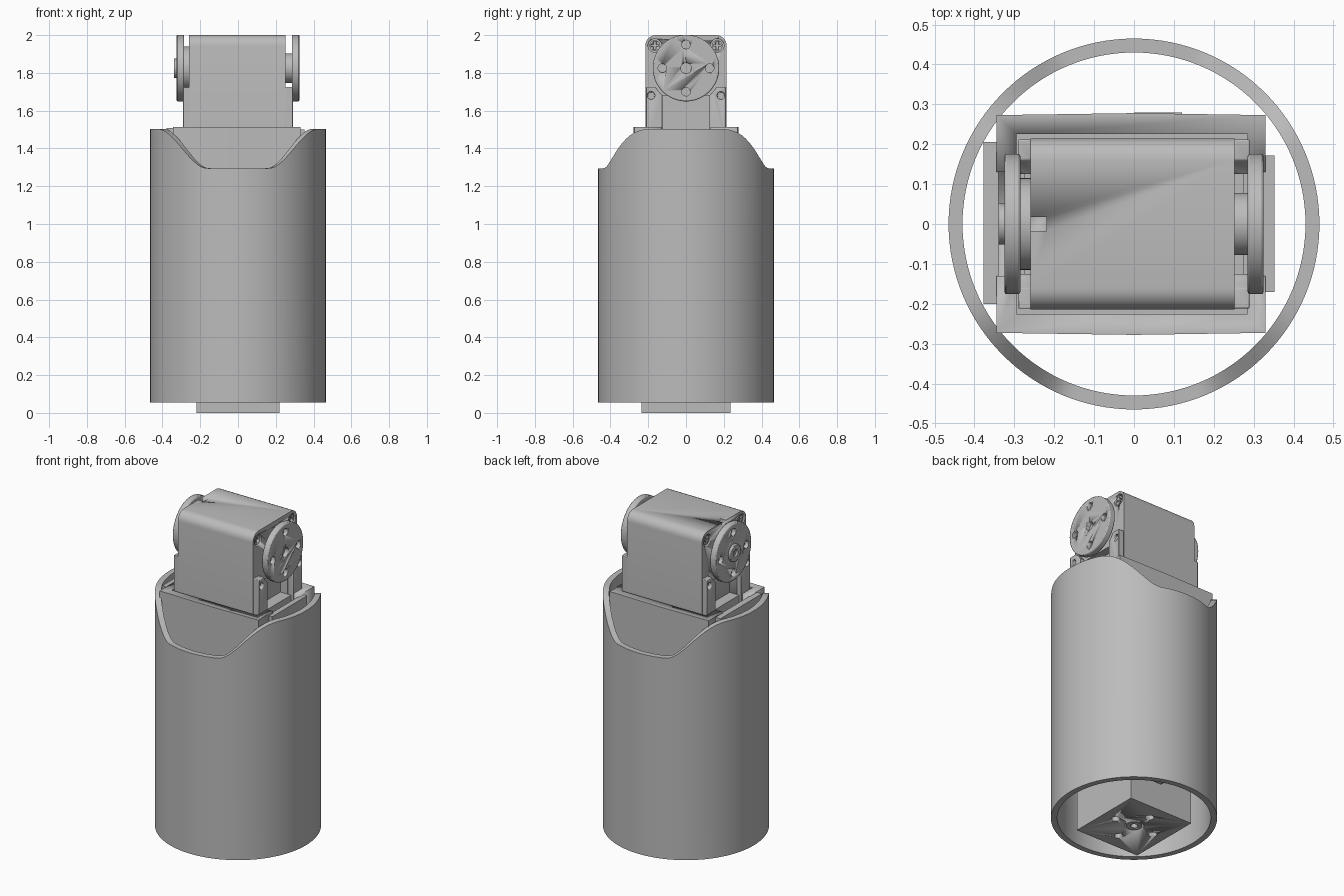
import bpy, bmesh, math
from mathutils import Matrix, Vector

if "Cube" in bpy.data.objects:
    bpy.data.objects.remove(bpy.data.objects["Cube"], do_unlink=True)

grey = bpy.data.materials.new("plain_grey")
grey.use_nodes = True
COLOUR = (0.5, 0.5, 0.5, 1)
grey.diffuse_color = COLOUR
grey.node_tree.nodes["Principled BSDF"].inputs["Base Color"].default_value = COLOUR


def activate(obj):
    bpy.ops.object.select_all(action="DESELECT")
    obj.select_set(True)
    bpy.context.view_layer.objects.active = obj


def make(name, bm):
    bmesh.ops.recalc_face_normals(bm, faces=bm.faces)
    mesh = bpy.data.meshes.new(name)
    bm.to_mesh(mesh)
    bm.free()
    obj = bpy.data.objects.new(name, mesh)
    bpy.context.collection.objects.link(obj)
    mesh.materials.append(grey)
    activate(obj)
    bpy.ops.object.shade_smooth_by_angle(angle=math.radians(32))
    return obj


def box(name, x, y, z):
    bm = bmesh.new()
    size = Matrix.Diagonal((x[1] - x[0], y[1] - y[0], z[1] - z[0], 1))
    mid = Matrix.Translation((sum(x) / 2, sum(y) / 2, sum(z) / 2))
    bmesh.ops.create_cube(bm, size=1, matrix=mid @ size)
    return make(name, bm)


def rod(name, radius, start, end, axis="x", at=(0, 0), sides=48):
    # Cylinder along x (at = y, z) or along z (at = x, y)
    mid = (start + end) / 2
    if axis == "x":
        place = Matrix.Translation((mid, *at)) @ Matrix.Rotation(math.pi / 2, 4, "Y")
    else:
        place = Matrix.Translation((*at, mid))
    bm = bmesh.new()
    bmesh.ops.create_cone(bm, cap_ends=True, segments=sides, radius1=radius,
                          radius2=radius, depth=abs(end - start), matrix=place)
    return make(name, bm)


def prism(name, outline, start, direction):
    # Extrude a closed outline of 3D points
    bm = bmesh.new()
    face = bm.faces.new([bm.verts.new(Vector(p) + Vector(start)) for p in outline])
    new = bmesh.ops.extrude_face_region(bm, geom=[face])["geom"]
    bmesh.ops.translate(bm, vec=direction,
                        verts=[v for v in new if isinstance(v, bmesh.types.BMVert)])
    return make(name, bm)


def apply(obj, mod):
    activate(obj)
    bpy.ops.object.modifier_apply(modifier=mod.name)


def cut(obj, *cutters):
    for c in cutters:
        c.hide_render = True
        mod = obj.modifiers.new("cut", "BOOLEAN")
        mod.operation, mod.solver, mod.object = "DIFFERENCE", "EXACT", c
        apply(obj, mod)
        bpy.data.objects.remove(c, do_unlink=True)


def bevel(obj, width):
    mod = obj.modifiers.new("bevel", "BEVEL")
    mod.width, mod.segments = width, 2
    mod.limit_method, mod.angle_limit = "ANGLE", math.radians(50)
    apply(obj, mod)


# Outer tube with a scooped rim at front and back
R_OUT, R_IN, COLS = 0.465, 0.43, 128
bm = bmesh.new()
columns = []
for i in range(COLS):
    a = math.tau * i / COLS
    t = min(max((abs(R_OUT * math.cos(a)) - 0.165) / 0.26, 0), 1)
    top = 1.295 + 0.208 * t * t * (3 - 2 * t)
    columns.append([bm.verts.new((r * math.cos(a), r * math.sin(a), z))
                    for r, z in ((R_OUT, 0.055), (R_OUT, top), (R_IN, top), (R_IN, 0.055))])
for i in range(COLS):
    p, q = columns[i], columns[(i + 1) % COLS]
    for k in range(4):
        n = (k + 1) % 4
        bm.faces.new((p[k], q[k], q[n], p[n]))
make("outer_tube", bm)

# Lower drive block with its output face underneath
lower = box("lower_block", (-0.22, 0.22), (-0.235, 0.235), (0, 0.5))
holes = [rod("hole", 0.025, -0.05, 0.06, "z",
             (0.135 * math.cos(k * math.pi / 2), 0.135 * math.sin(k * math.pi / 2)), 24)
         for k in range(4)]
cut(lower, rod("bore", 0.055, -0.05, 0.05, "z"), *holes)
boss = rod("output_boss", 0.045, 0.005, 0.05, "z")
cut(boss, rod("bore", 0.02, -0.05, 0.03, "z"))
box("lower_ledge", (0.0, 0.12), (0.235, 0.28), (0.17, 0.2))

# Carrier that fills the tube, with an open pocket for the upper drive
Y = 0.273
carrier = prism("carrier", [(-0.345, -Y, 0), (0, -Y - 0.005, 0), (0.33, -Y, 0),
                            (0.33, Y, 0), (0, Y + 0.005, 0), (-0.345, Y, 0)],
                (0, 0, 0.5), (0, 0, 1.013))
cut(carrier, box("pocket", (-0.295, 0.285), (-0.226, 0.226), (1.4, 1.6)))
cut(carrier, box("side_slot", (0.2, 0.4), (-0.13, 0.13), (1.47, 1.6)))
cut(carrier, box("side_slot", (-0.4, -0.2), (-0.13, 0.13), (1.47, 1.6)))
box("left_tab", (0.32, 0.352), (-0.17, 0.172), (0.5, 1.5))
box("right_tab", (-0.378, -0.34), (-0.2, 0.205), (0.5, 1.508))

# Upper drive body with rounded top edges
outline = [(0, -0.215, 0), (0, 0.215, 0)]
for s in (1, -1):
    arc = [(0, s * (0.16 + 0.055 * math.cos(a)), 0.545 + 0.055 * math.sin(a))
           for a in (math.pi / 2 * k / 6 for k in range(7))]
    outline += arc if s == 1 else arc[::-1]
body = prism("drive_body", outline, (-0.26, 0, 1.4), (0.512, 0, 0))
cut(body, box("top_notch", (-0.3, -0.22), (-0.018, 0.018), (1.98, 2.05)))
for s in (1, -1):
    # Recess low on each end, and pockets for the corner screws
    x = -0.26 if s < 0 else 0.252
    cut(body, box("recess", sorted((x + s * 0.1, x - s * 0.05)), (-0.125, 0.125), (1.3, 1.68)))
    for side in (1, -1):
        at = (side * 0.165, 1.945)
        cut(body, rod("screw_pocket", 0.036, x + s * 0.1, x - s * 0.025, at=at, sides=24))
        screw = rod("corner_screw", 0.028, x - s * 0.03, x - s * 0.005, at=at, sides=24)
        for w, h in ((0.02, 0.006), (0.006, 0.02)):
            cut(screw, box("cross", sorted((x + s * 0.05, x - s * 0.015)),
                           (at[0] - w, at[0] + w), (at[1] - h, at[1] + h)))

# Cheek posts on both ends, with a screw hole near the top
for s, end in (("left", 1), ("right", -1)):
    x = 0.25 if end > 0 else -0.258
    for f, side in (("front", -1), ("back", 1)):
        post = box(f"{s}_{f}_post", sorted((x, end * 0.29)),
                   sorted((side * 0.125, side * 0.212)), (1.41, 1.725))
        cut(post,
            rod("arch", 0.19, -0.5, 0.5, at=(0, 1.825)),
            rod("hole", 0.02, end * 0.35, end * 0.272, at=(side * 0.185, 1.68), sides=24))
        bevel(post, 0.004)
    box(f"{s}_sill", sorted((end * 0.15, end * 0.275)), (-0.125, 0.125), (1.4, 1.5))

# Round output horns on both ends
for s, end, hub in (("left", 1, 0.078), ("right", -1, 0.115)):
    rod(f"{s}_hub", hub, end * 0.24, end * 0.29, at=(0, 1.825))
    if end < 0:
        rod("right_hub_ring", 0.08, -0.29, -0.27, at=(0, 1.825))
    disc = rod(f"{s}_horn", 0.176, end * 0.285, end * 0.325, at=(0, 1.825), sides=72)
    bevel(disc, 0.006)
    cutters = [rod("hole", 0.023, end * 0.4, end * 0.3, sides=24,
                   at=(0.125 * math.cos(k * math.pi / 2),
                       1.825 + 0.125 * math.sin(k * math.pi / 2))) for k in range(4)]
    if end > 0:
        cutters.append(rod("bore", 0.028, 0.4, 0.3, at=(0, 1.825), sides=32))
    cut(disc, *cutters)
cap = rod("right_horn_cap", 0.052, -0.34, -0.32, at=(0, 1.825))
bevel(cap, 0.004)
cut(cap, rod("bore", 0.022, -0.4, -0.328, at=(0, 1.825), sides=24))
